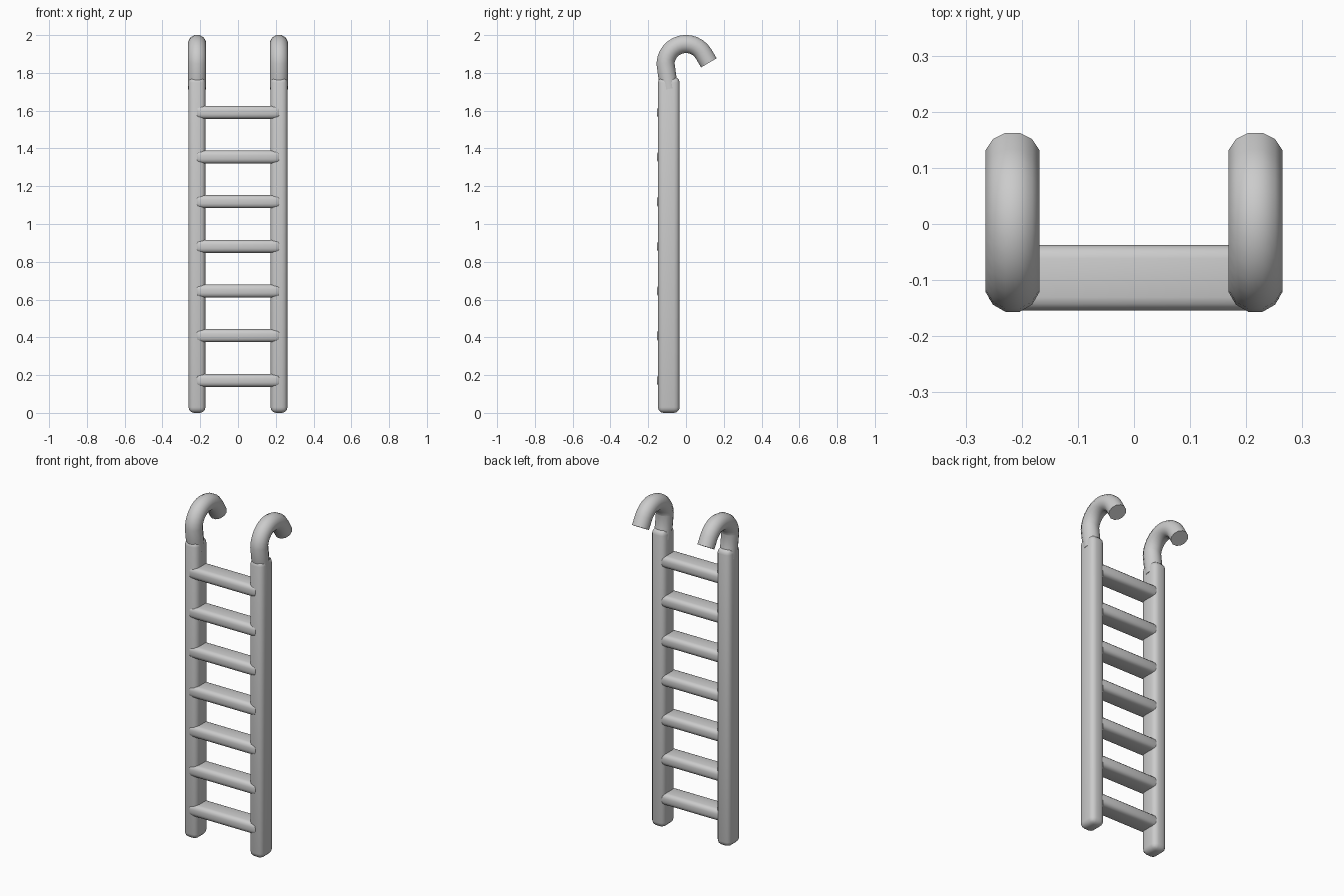
import bpy, bmesh, math
from mathutils import Vector

if "Cube" in bpy.data.objects:
    bpy.data.objects.remove(bpy.data.objects["Cube"])


def finish(bm, name, angle=40):
    mesh = bpy.data.meshes.new(name)
    bmesh.ops.recalc_face_normals(bm, faces=bm.faces)
    bm.to_mesh(mesh)
    bm.free()
    obj = bpy.data.objects.new(name, mesh)
    bpy.context.collection.objects.link(obj)
    bpy.ops.object.select_all(action='DESELECT')
    obj.select_set(True)
    bpy.context.view_layer.objects.active = obj
    bpy.ops.object.shade_smooth_by_angle(angle=math.radians(angle))
    return obj


def rounded_box(name, center, size, bevel):
    bm = bmesh.new()
    bmesh.ops.create_cube(bm, size=1)
    for v in bm.verts:
        v.co = Vector(c + p * s for c, p, s in zip(center, v.co, size))
    bmesh.ops.bevel(bm, geom=bm.edges[:], offset=bevel, segments=3,
                    profile=0.5, affect='EDGES')
    return finish(bm, name)


def tube(name, x, path, radius, sides=12):
    # Sweep a ring along a path lying in the YZ plane
    bm = bmesh.new()
    pts = [Vector((x, y, z)) for y, z in path]
    rings = []
    for i, p in enumerate(pts):
        t = (pts[min(i + 1, len(pts) - 1)] - pts[max(i - 1, 0)]).normalized()
        side = Vector((1, 0, 0))
        up = side.cross(t)
        angles = [2 * math.pi * (k + 0.5) / sides for k in range(sides)]
        rings.append([bm.verts.new(p + radius * (math.cos(a) * side + math.sin(a) * up))
                      for a in angles])
    for a, b in zip(rings, rings[1:]):
        for k in range(sides):
            n = (k + 1) % sides
            bm.faces.new((a[k], a[n], b[n], b[k]))
    bm.faces.new(rings[0])
    bm.faces.new(rings[-1])
    return finish(bm, name)


# Hook centreline: short root inside the rail, arc over the top, straight tip
R, CZ = 0.109, 1.844
hook_path = [(-0.088, 1.715), (-0.099, 1.78)]
for i in range(13):
    a = math.radians(176 - i * (176 - 32) / 12)
    hook_path.append((R * math.cos(a), CZ + R * math.sin(a)))
hook_path.append((0.121, 1.853))

# Side rails with hooks
for label, s in (("left", -1), ("right", 1)):
    rail = rounded_box(label + "_rail", (s * 0.217, -0.091, 0.889),
                       (0.09, 0.115, 1.778), 0.03)
    tube(label + "_hook", s * 0.2165, hook_path, 0.0495)

# Rungs
for i in range(7):
    rounded_box(f"rung_{i + 1}", (0, -0.096, 0.172 + i * 0.2365),
                (0.455, 0.117, 0.069), 0.024)
